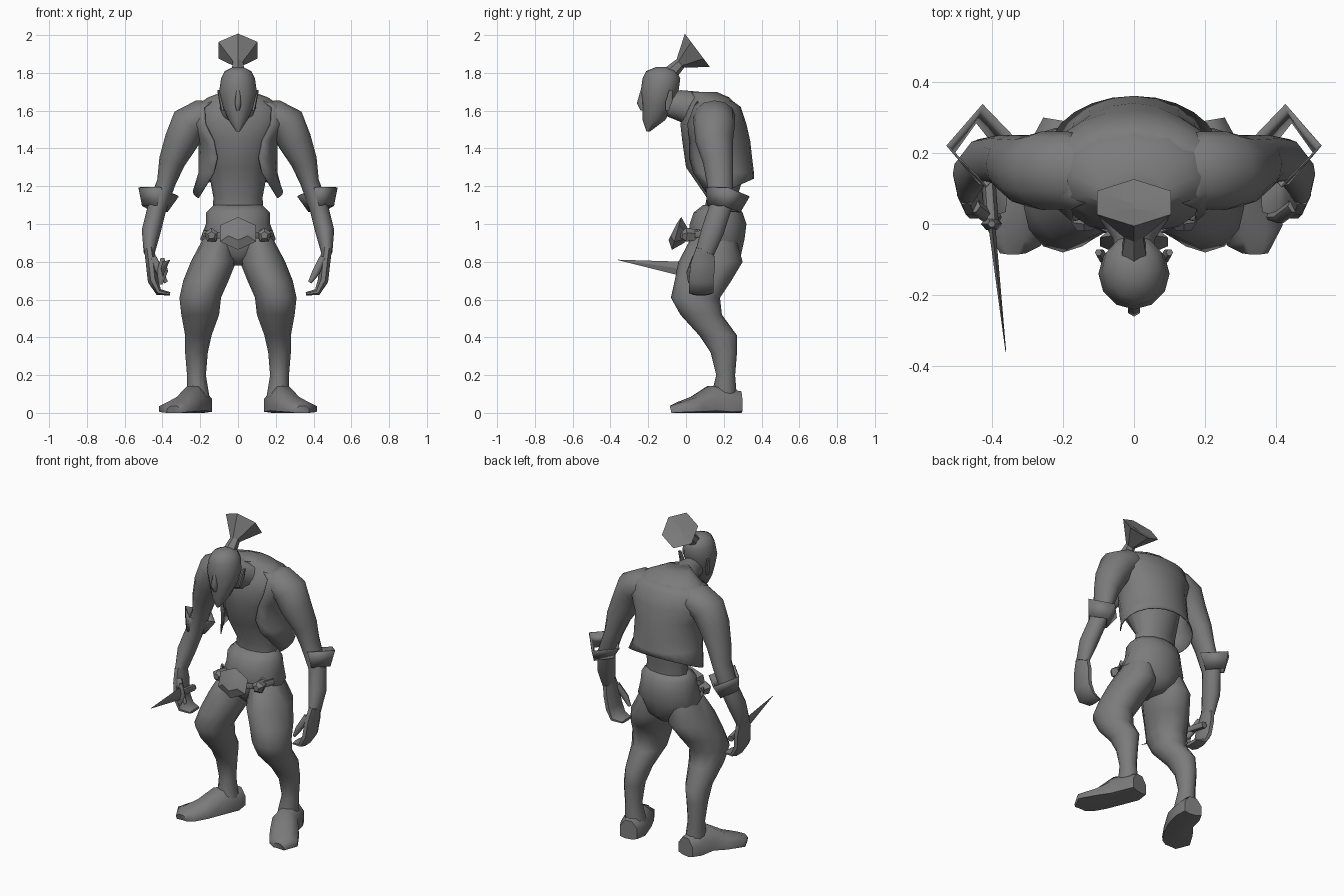
import bpy
import bmesh
from math import cos, sin, pi, radians
from mathutils import Vector

default_cube = bpy.data.objects.get("Cube")
if default_cube:
    bpy.data.objects.remove(default_cube, do_unlink=True)

GREY = (.2, .2, .2, 1)
material = bpy.data.materials.new("plain grey")
material.use_nodes = True
material.diffuse_color = GREY
material.node_tree.nodes["Principled BSDF"].inputs["Base Color"].default_value = GREY

X_AXIS, Y_AXIS, Z_AXIS = Vector((1, 0, 0)), Vector((0, 1, 0)), Vector((0, 0, 1))
SOFT, CRISP = radians(60), radians(30)


def finish(name, bm, mirror=False, thickness=0, angle=SOFT):
    """Turn a bmesh into a shaded object, optionally mirrored or thickened."""
    bmesh.ops.recalc_face_normals(bm, faces=bm.faces)
    mesh = bpy.data.meshes.new(name)
    bm.to_mesh(mesh)
    bm.free()
    mesh.materials.append(material)
    obj = bpy.data.objects.new(name, mesh)
    bpy.context.collection.objects.link(obj)
    bpy.ops.object.select_all(action="DESELECT")
    obj.select_set(True)
    bpy.context.view_layer.objects.active = obj
    bpy.ops.object.shade_smooth_by_angle(angle=angle)
    if thickness:
        shell = obj.modifiers.new("thickness", "SOLIDIFY")
        shell.thickness = thickness
    if mirror:
        obj.modifiers.new("mirror", "MIRROR")
    return obj


def bridge(bm, rows, closed):
    """Fill quads between neighbouring rows of vertices."""
    count = len(rows[0])
    for low, high in zip(rows, rows[1:]):
        for i in range(count if closed else count - 1):
            j = (i + 1) % count
            bm.faces.new((low[i], low[j], high[j], high[i]))


def loft(name, rings, ref=None, sides=12, phase=0, caps=True, **options):
    """Skin elliptical rings (x, y, z, half width, half depth).

    Without ref the rings lie level; with it they stand across the path
    and their depth axis follows ref.
    """
    bm = bmesh.new()
    centres = [Vector(ring[:3]) for ring in rings]
    rows = []
    for k, (centre, ring) in enumerate(zip(centres, rings)):
        across, depth = X_AXIS, Y_AXIS
        if ref:
            after = centres[min(k + 1, len(rings) - 1)]
            tangent = (after - centres[max(k - 1, 0)]).normalized()
            depth = (ref - tangent * ref.dot(tangent)).normalized()
            across = depth.cross(tangent)
        row = []
        for i in range(sides):
            turn = 2 * pi * (i + phase) / sides
            point = centre + across * ring[3] * cos(turn) + depth * ring[4] * sin(turn)
            point.z = max(point.z, 0)
            row.append(bm.verts.new(point))
        rows.append(row)
    bridge(bm, rows, closed=True)
    if caps:
        bm.faces.new(rows[0])
        bm.faces.new(rows[-1])
    return finish(name, bm, **options)


def central_loft(name, levels, **options):
    """Skin rings (y, z, half width, half depth) that sit on the middle plane."""
    return loft(name, [(0, *level) for level in levels], **options)


def open_shell(name, levels, segments, **options):
    """Skin level arcs (y, z, half width, half depth, opening) open at the front.

    A level without a height becomes the hem, which dips to its front corners.
    """
    bm = bmesh.new()
    rows = []
    for y, z, wide, deep, opening in levels:
        start = radians(opening)
        row = []
        for i in range(segments + 1):
            turn = start + 2 * (pi - start) * i / segments
            height = z or 1.24 - .07 * (1 + cos(turn))
            row.append(bm.verts.new((wide * sin(turn), y - deep * cos(turn), height)))
        rows.append(row)
    bridge(bm, rows, closed=False)
    return finish(name, bm, **options)


# Torso, hunched forward at the shoulders
central_loft("torso", [
    (.18, 1, .14, .1), (.19, 1.14, .13, .08), (.16, 1.3, .16, .16),
    (.15, 1.44, .2, .17), (.14, 1.53, .25, .17), (.14, 1.62, .23, .14),
    (.13, 1.67, .16, .1), (.09, 1.7, .08, .07)])
central_loft("neck", [(-.12, 1.64, .05, .06), (-.04, 1.63, .06, .08),
                      (.08, 1.6, .14, .1)], ref=Z_AXIS)

# Open vest
open_shell("vest", [
    (.13, 1.67, .14, .09, 50), (.14, 1.62, .24, .15, 48),
    (.14, 1.53, .26, .18, 42), (.16, 1.44, .21, .18, 38),
    (.17, 1.35, .21, .18, 32), (.18, 1.27, .21, .18, 38),
    (.2, None, .24, .16, 62)], segments=16, thickness=.006)

# Trousers and legs
central_loft("hips", [
    (.16, .78, .05, .08), (.16, .83, .14, .13), (.16, .92, .2, .15),
    (.17, 1, .17, .15), (.17, 1.06, .17, .13), (.18, 1.1, .13, .09)])
loft("legs", [
    (.09, .15, .97, .07, .1), (.13, .13, .8, .12, .17),
    (.17, .09, .7, .12, .15), (.2, .05, .61, .11, .13),
    (.2, .08, .52, .1, .11), (.21, .17, .41, .07, .1),
    (.22, .2, .32, .06, .07), (.22, .21, .2, .05, .05),
    (.21, .2, .08, .06, .07)], mirror=True)
loft("feet", [
    (.2, .29, .04, .06, .08), (.21, .23, .04, .08, .09),
    (.24, .13, .05, .08, .1), (.29, .05, .03, .09, .06),
    (.34, -.03, .02, .09, .04), (.34, -.08, .01, .04, .03)],
    ref=Z_AXIS, sides=8, phase=.5, mirror=True)

# Arms, cuffs and hands
loft("arms", [
    (.1, .14, 1.59, .06, .09), (.19, .15, 1.57, .09, .11),
    (.26, .15, 1.53, .1, .11), (.3, .15, 1.44, .09, .1),
    (.35, .17, 1.33, .07, .08), (.38, .18, 1.22, .05, .07),
    (.43, .18, 1.08, .05, .06), (.46, .14, .96, .05, .06),
    (.47, .1, .85, .03, .05)], ref=Y_AXIS, mirror=True)
loft("cuffs", [(.44, .2, 1.08, .07, .09), (.42, .22, 1.17, .11, .12)],
     ref=Y_AXIS, sides=4, caps=False, mirror=True, thickness=.006, angle=CRISP)
loft("hands", [
    (.47, .1, .87, .03, .05), (.46, .09, .79, .03, .07),
    (.45, .08, .7, .03, .07), (.42, .08, .64, .02, .07),
    (.36, .08, .63, .01, .05)],
    ref=Y_AXIS, sides=8, phase=.5, mirror=True)
loft("thumbs", [(.45, .05, .82, .02, .02), (.41, .02, .74, .02, .02),
                (.38, .02, .69, .01, .01)], ref=Y_AXIS, sides=6, mirror=True)

# Head with pointed beard, nose and ears
central_loft("head", [
    (-.2, 1.49, .01, .01), (-.17, 1.55, .05, .06), (-.15, 1.62, .08, .08),
    (-.14, 1.7, .1, .1), (-.13, 1.77, .09, .1), (-.13, 1.81, .07, .08),
    (-.13, 1.83, .03, .03)])
central_loft("nose", [(-.23, 1.71, .01, .01), (-.24, 1.64, .02, .02),
                      (-.23, 1.6, .01, .01)], sides=6, phase=.5)
loft("ears", [(.08, -.1, 1.6, .01, .01), (.09, -.09, 1.65, .01, .02),
              (.1, -.08, 1.71, .01, .01)], sides=6, mirror=True)

# Flared topknot with a hollow end
central_loft("topknot", [
    (-.08, 1.8, .04, .04), (-.03, 1.85, .03, .03),
    (.06, 1.92, .12, .11), (.05, 1.91, .01, .01)],
    ref=Z_AXIS, sides=6, phase=.5, angle=CRISP)

# Belt buckle with a stud and cord on each side
central_loft("buckle", [(0, .94, .05, .04), (-.05, .95, .11, .09),
                        (-.07, .96, .06, .05)],
             ref=Z_AXIS, sides=6, phase=.5, angle=CRISP)
loft("belt_studs", [(.13, .06, .94, .03, .03), (.14, 0, .94, .04, .04),
                    (.14, -.02, .94, .02, .02)],
     ref=Z_AXIS, sides=5, phase=.25, mirror=True, angle=CRISP)
loft("belt_cords", [(.05, -.03, .94, .01, .02), (.13, .01, .94, .01, .02),
                    (.18, .1, .95, .01, .02)], ref=Z_AXIS, sides=6, mirror=True)

# Dagger in the right hand
loft("dagger_blade", [(-.4, 0, .76, .01, .04), (-.36, -.36, .81, .001, .001)],
     ref=Z_AXIS, sides=4, angle=CRISP)
loft("dagger_handle", [(-.41, .14, .74, .02, .02), (-.4, 0, .76, .02, .02)],
     ref=Z_AXIS, sides=6)
loft("dagger_guard", [(-.41, 0, .68, .01, .01), (-.4, 0, .75, .03, .02),
                      (-.4, 0, .82, .01, .01)], sides=6)
